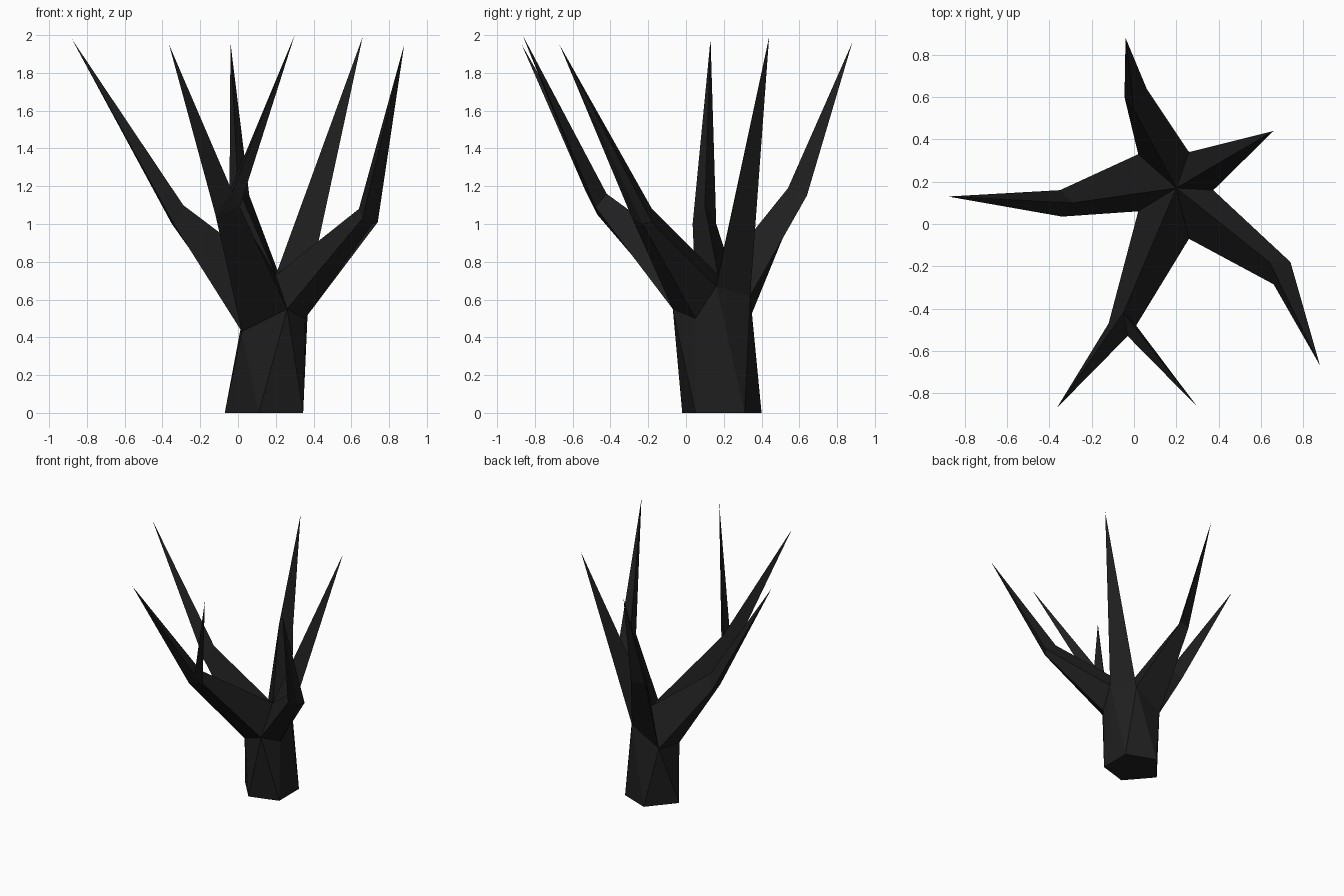
import bpy

cube = bpy.data.objects.get("Cube")
if cube:
    bpy.data.objects.remove(cube)

# Charred bark material
bark = bpy.data.materials.new("charcoal_bark")
bark.use_nodes = True
bark_color = (0.0135, 0.0135, 0.0135, 1)
bark.diffuse_color = bark_color
bsdf = bark.node_tree.nodes["Principled BSDF"]
bsdf.inputs["Base Color"].default_value = bark_color
bsdf.inputs["Roughness"].default_value = 0.9


def build(name, faces):
    """Make a flat-shaded object from faces given as point tuples, sharing equal points."""
    points = list(dict.fromkeys(p for f in faces for p in f))
    mesh = bpy.data.meshes.new(name)
    mesh.from_pydata(points, [], [[points.index(p) for p in f] for f in faces])
    mesh.materials.append(bark)
    obj = bpy.data.objects.new(name, mesh)
    bpy.context.collection.objects.link(obj)
    return obj


def bridge(a, b):
    """Side faces between two rings, both counter-clockwise seen from the tip."""
    n = len(a)
    return [(a[i], a[(i + 1) % n], b[(i + 1) % n], b[i]) for i in range(n)]


def spike(ring, tip):
    """Side faces from a ring to a sharp tip."""
    return [(p, ring[(i + 1) % len(ring)], tip) for i, p in enumerate(ring)]


# Crotch points where neighbouring branches meet, and the middle of the crown
front_left = (0.02, 0.06, 0.43)
front = (0.26, -0.07, 0.55)
under = (0.355, 0.05, 0.50)
right = (0.375, 0.16, 0.67)
back_right = (0.26, 0.34, 0.62)
back_left = (0.02, 0.33, 0.48)
crown = (0.20, 0.17, 0.73)

# Trunk: five-sided foot rising to the crotch points
foot = [(-0.07, 0.19, 0), (0.11, -0.02, 0), (0.345, 0.05, 0), (0.345, 0.31, 0), (0.11, 0.40, 0)]
b0, b1, b2, b3, b4 = foot
build("trunk", [
    tuple(reversed(foot)),
    (b0, b1, front_left), (b1, front, front_left), (b1, b2, front),
    (b2, under, front), (b2, right, under), (b2, b3, right),
    (b3, back_right, right), (b3, b4, back_right),
    (b4, back_left, back_right), (b4, b0, back_left), (b0, front_left, back_left),
])

# Bent branches: base ring, elbow ring, tip
bent = {
    "left_branch": ([back_left, front_left, crown],
                    [(-0.35, 0.16, 1.0), (-0.34, 0.035, 1.0), (-0.29, 0.10, 1.10)],
                    (-0.88, 0.13, 1.98)),
    "back_branch": ([back_right, back_left, crown],
                    [(0.06, 0.64, 1.15), (-0.045, 0.60, 1.14), (0.0, 0.54, 1.19)],
                    (-0.04, 0.88, 1.96)),
    "front_right_branch": ([front, under, right, crown],
                           [(0.66, -0.285, 1.03), (0.71, -0.23, 1.0),
                            (0.74, -0.18, 1.01), (0.64, -0.18, 1.08)],
                           (0.88, -0.67, 1.95)),
}
for name, (base, elbow, tip) in bent.items():
    build(name, bridge(base, elbow) + spike(elbow, tip))

# Straight branch
build("back_right_branch", spike([right, back_right, crown], (0.66, 0.44, 1.99)))

# Forked front branch with two spikes
fork_l, fork_r = (-0.12, -0.47, 1.05), (0.01, -0.48, 1.09)
fork_top, notch = (-0.05, -0.42, 1.16), (-0.03, -0.53, 1.17)
build("front_branch",
      bridge([front_left, front, crown], [fork_l, fork_r, fork_top])
      + [(fork_l, fork_r, notch)]
      + spike([fork_l, notch, fork_top], (-0.365, -0.87, 1.95))
      + spike([notch, fork_r, fork_top], (0.30, -0.865, 2.0)))
